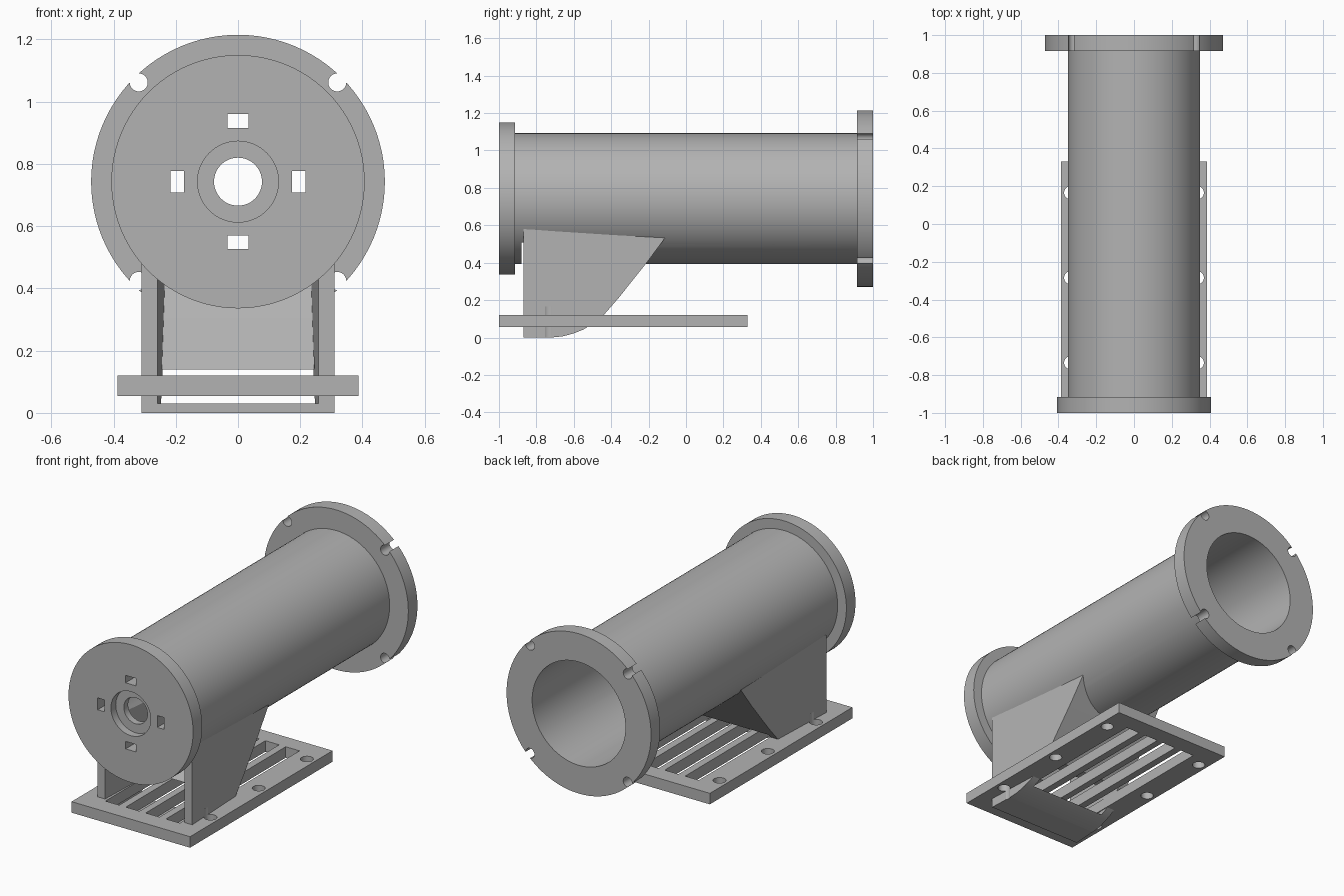
import bpy, bmesh, math
from mathutils import Vector

if "Cube" in bpy.data.objects:
    bpy.data.objects.remove(bpy.data.objects["Cube"])

AXIS_Z = 0.743      # height of the tube axis

grey = bpy.data.materials.new("plain grey")
grey.use_nodes = True
grey.diffuse_color = (0.45, 0.45, 0.45, 1)
grey.node_tree.nodes["Principled BSDF"].inputs["Base Color"].default_value = grey.diffuse_color


def to_object(name, bm):
    bmesh.ops.recalc_face_normals(bm, faces=bm.faces[:])
    mesh = bpy.data.meshes.new(name)
    bm.to_mesh(mesh)
    bm.free()
    mesh.materials.append(grey)
    ob = bpy.data.objects.new(name, mesh)
    bpy.context.collection.objects.link(ob)
    return ob


def prism(name, points, direction):
    """Extrude a closed outline of 3D points along a vector."""
    bm = bmesh.new()
    face = bm.faces.new([bm.verts.new(p) for p in points])
    new = bmesh.ops.extrude_face_region(bm, geom=[face], use_keep_orig=True)["geom"]
    bmesh.ops.translate(bm, vec=direction,
                        verts=[v for v in new if isinstance(v, bmesh.types.BMVert)])
    return to_object(name, bm)


def box(name, x, y, z):
    pts = [(x[0], y[0], z[0]), (x[1], y[0], z[0]), (x[1], y[1], z[0]), (x[0], y[1], z[0])]
    return prism(name, pts, (0, 0, z[1] - z[0]))


def cylinder(name, radius, centre, direction, sides=32):
    d = Vector(direction)
    u = d.orthogonal().normalized()
    w = d.normalized().cross(u)
    turn = [2 * math.pi * i / sides for i in range(sides)]
    pts = [Vector(centre) + radius * (u * math.cos(a) + w * math.sin(a)) for a in turn]
    return prism(name, pts, direction)


def tapered(name, outline, half):
    """Extrude a side outline across x, narrowing towards the back."""
    ob = prism(name, [(-half, y, z) for y, z in outline], (2 * half, 0, 0))
    for v in ob.data.vertices:
        v.co.x -= math.copysign(0.04 * (v.co.y + 0.87), v.co.x)
    return ob


def cut(ob, cutters):
    bpy.context.view_layer.objects.active = ob
    for c in cutters:
        mod = ob.modifiers.new("cut", "BOOLEAN")
        mod.operation, mod.solver, mod.object = "DIFFERENCE", "EXACT", c
        bpy.ops.object.modifier_apply(modifier=mod.name)
        bpy.data.objects.remove(c)


def smooth(ob):
    bpy.ops.object.select_all(action="DESELECT")
    ob.select_set(True)
    bpy.context.view_layer.objects.active = ob
    bpy.ops.object.shade_smooth_by_angle(angle=math.radians(25))


def chute_space():
    # hollow of the cradle, open at the front and low at the back
    outline = [(-0.88, 0.03), (-0.35, 0.03), (-0.35, 0.14), (-0.49, 0.14),
               (-0.27, 0.40), (-0.12, 0.60), (-0.88, 0.60)]
    return tapered("chute_cutter", outline, 0.26)


def bolt_holes(z0, z1):
    return [cylinder("bolt_cutter", 0.035, (s * 0.335, y, z0), (0, 0, z1 - z0))
            for s in (-1, 1) for y in (-0.735, -0.285, 0.165)]


# tube with front cap and rear flange, turned about its axis
profile = [(0.077, -0.915), (0.305, -0.915), (0.305, 1), (0.472, 1), (0.472, 0.915),
           (0.35, 0.915), (0.35, -0.915), (0.407, -0.915), (0.407, -1),
           (0.13, -1), (0.13, -0.955), (0.077, -0.955)]
bm = bmesh.new()
ring = [bm.verts.new((r, y, AXIS_Z)) for r, y in profile]
edges = [bm.edges.new((ring[i - 1], ring[i])) for i in range(len(ring))]
bmesh.ops.spin(bm, geom=ring + edges, cent=(0, 0, AXIS_Z), axis=(0, 1, 0),
               angle=2 * math.pi, steps=96)
bmesh.ops.remove_doubles(bm, verts=bm.verts[:], dist=0.0001)
tube = to_object("tube_with_flanges", bm)

cutters = [chute_space()]
# small windows around the cap hole
for s in (-1, 1):
    c = s * 0.195
    cutters.append(box("window_cutter", (c - 0.022, c + 0.022), (-1.1, -0.85),
                       (AXIS_Z - 0.035, AXIS_Z + 0.035)))
    cutters.append(box("window_cutter", (-0.034, 0.034), (-1.1, -0.85),
                       (AXIS_Z + c - 0.022, AXIS_Z + c + 0.022)))
    # open bolt notches in the rear flange
    for t in (-1, 1):
        cutters.append(cylinder("notch_cutter", 0.029,
                                (s * 0.319, 0.88, AXIS_Z + t * 0.319), (0, 0.2, 0)))
cut(tube, cutters)
smooth(tube)

# cradle under the tube, with a curved sloping back
side = [(-0.87, 0), (-0.72, 0), (-0.66, 0.006), (-0.60, 0.022), (-0.55, 0.042),
        (-0.50, 0.072), (-0.44, 0.12), (-0.36, 0.212), (-0.21, 0.40), (-0.11, 0.535),
        (-0.87, 0.58)]
cradle = tapered("cradle", side, 0.31)
bore = cylinder("bore_cutter", 0.335, (0, -1.2, AXIS_Z), (0, 2, 0), 96)
cut(cradle, [bore, chute_space()] + bolt_holes(-0.02, 0.165))
smooth(cradle)

# slotted base plate
plate = box("base_plate", (-0.387, 0.387), (-1, 0.33), (0.055, 0.12))
slots = [box("slot_cutter", (x - 0.045, x + 0.045), (-0.89, 0.227), (0, 0.2))
         for x in (-0.198, -0.065, 0.065, 0.198)]
cut(plate, slots + bolt_holes(0, 0.2))
smooth(plate)
